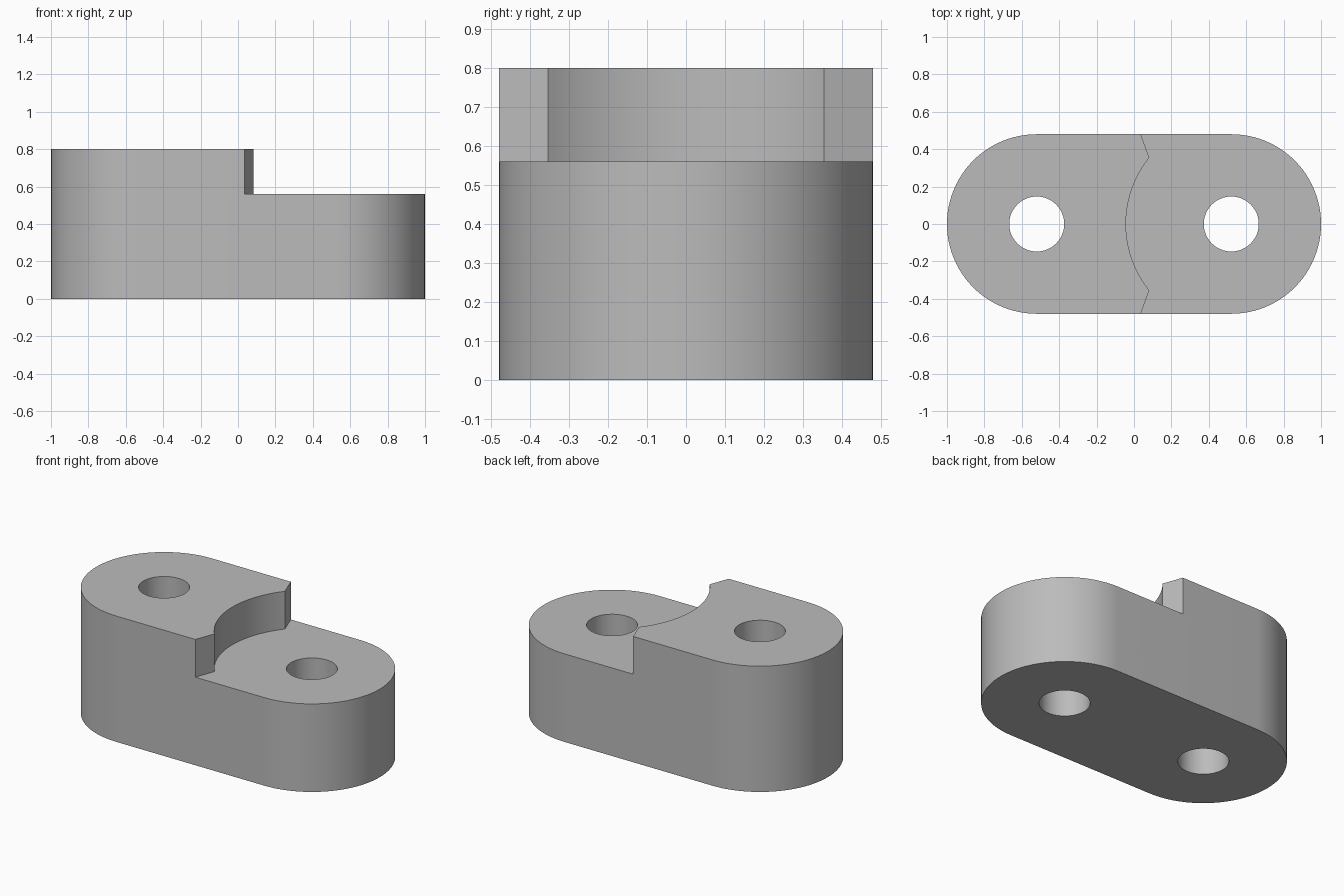
import bpy, bmesh
from math import sin, cos, pi, atan2

cube = bpy.data.objects.get("Cube")
if cube:
    bpy.data.objects.remove(cube, do_unlink=True)

HALF_SPACING, END_R, HOLE_R = 0.52, 0.48, 0.147
TOP, STEP = 0.80, 0.56
TIP = (0.082, 0.354)          # corner where the scooped arc ends


def arc(cx, radius, start, end, steps):
    """Points along an arc centred on the x axis."""
    angles = [start + (end - start) * i / steps for i in range(steps + 1)]
    return [(cx + radius * cos(a), radius * sin(a)) for a in angles]


def prism(name, outline, z0, z1):
    """Extrude a closed counter-clockwise outline between two heights."""
    bm = bmesh.new()
    face = bm.faces.new([bm.verts.new((x, y, z0)) for x, y in outline])
    out = bmesh.ops.extrude_face_region(bm, geom=[face])
    verts = [v for v in out["geom"] if isinstance(v, bmesh.types.BMVert)]
    bmesh.ops.translate(bm, verts=verts, vec=(0, 0, z1 - z0))
    bmesh.ops.recalc_face_normals(bm, faces=bm.faces)
    mesh = bpy.data.meshes.new(name)
    bm.to_mesh(mesh)
    bm.free()
    obj = bpy.data.objects.new(name, mesh)
    bpy.context.collection.objects.link(obj)
    return obj


def cut(target, cutter):
    """Subtract the cutter, then discard it."""
    cutter.hide_render = True
    mod = target.modifiers.new("cut", "BOOLEAN")
    mod.operation, mod.solver, mod.object = "DIFFERENCE", "EXACT", cutter
    bpy.context.view_layer.objects.active = target
    bpy.ops.object.modifier_apply(modifier=mod.name)
    bpy.data.objects.remove(cutter, do_unlink=True)


# Rounded link body
outline = (arc(HALF_SPACING, END_R, -pi / 2, pi / 2, 48)
           + arc(-HALF_SPACING, END_R, pi / 2, 3 * pi / 2, 48))
body = prism("stepped_link_body", outline, 0, TOP)

# Lowered seat, with a scooped wall ending in two angled shoulders
dx, dy = TIP[0] - HALF_SPACING, TIP[1]
scoop_r = (dx * dx + dy * dy) ** 0.5
a = atan2(dy, dx)
edge_x = 0.036
beyond_y = 0.6
beyond_x = TIP[0] + (edge_x - TIP[0]) * (beyond_y - TIP[1]) / (END_R - TIP[1])
seat = ([(1.2, -beyond_y), (1.2, beyond_y), (beyond_x, beyond_y)]
        + arc(HALF_SPACING, scoop_r, a, 2 * pi - a, 32)
        + [(beyond_x, -beyond_y)])
cut(body, prism("seat_cutter", seat, STEP, TOP + 0.2))

# Through holes
for side in (-1, 1):
    circle = arc(side * HALF_SPACING, HOLE_R, 0, 2 * pi, 48)[:-1]
    cut(body, prism("hole_cutter", circle, -0.1, TOP + 0.1))

# Plain grey finish
grey = bpy.data.materials.new("plain_grey")
grey.use_nodes = True
colour = (0.5, 0.5, 0.5, 1)
grey.diffuse_color = colour
grey.node_tree.nodes["Principled BSDF"].inputs["Base Color"].default_value = colour
body.data.materials.clear()
body.data.materials.append(grey)

# Smooth curved walls, crisp rims
bpy.ops.object.select_all(action="DESELECT")
body.select_set(True)
bpy.context.view_layer.objects.active = body
bpy.ops.object.shade_smooth_by_angle(angle=pi / 6)
